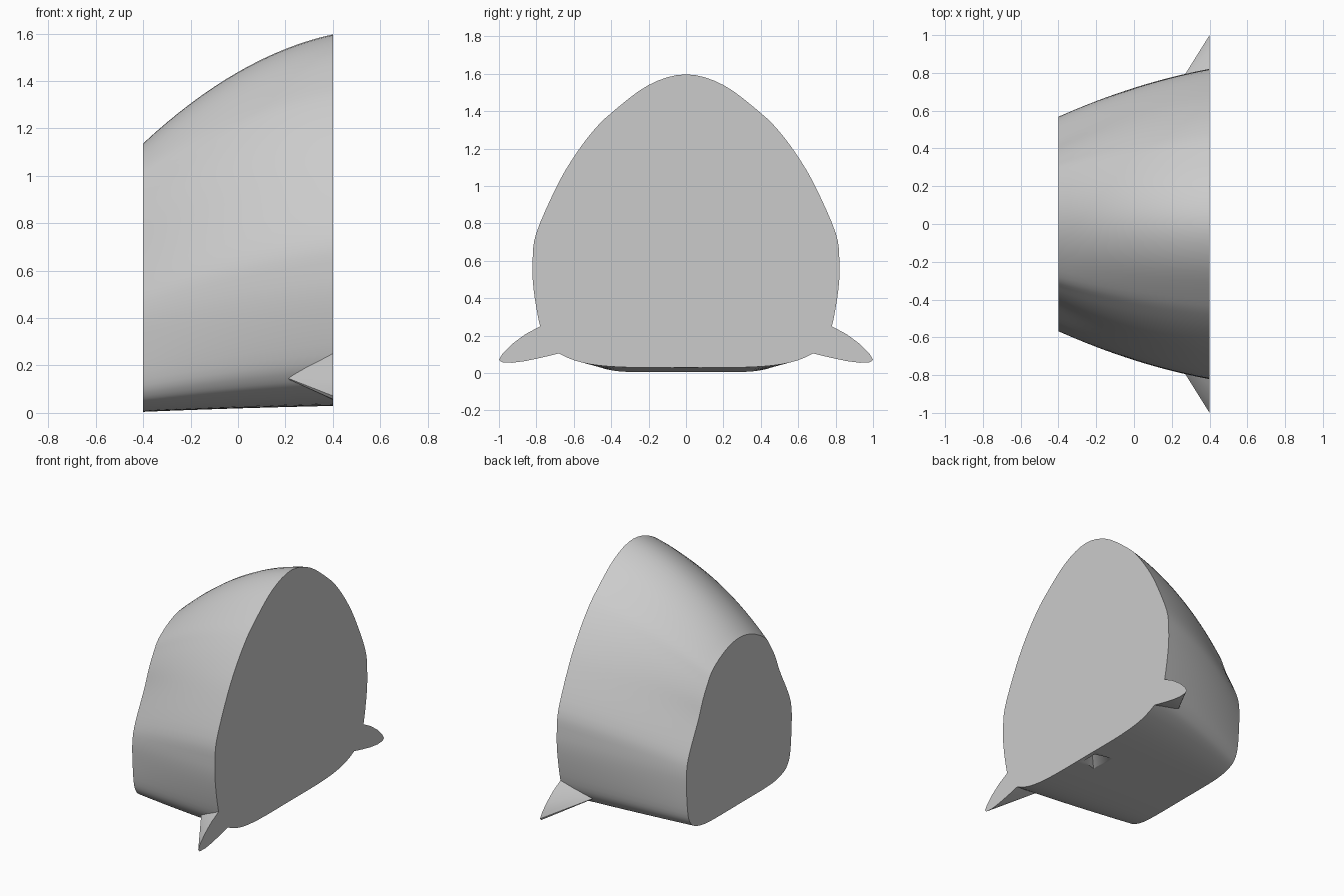
import bpy, bmesh, math
from mathutils import Vector

cube = bpy.data.objects.get("Cube")
if cube:
    bpy.data.objects.remove(cube, do_unlink=True)

grey = bpy.data.materials.new("light_grey")
grey.use_nodes = True
grey.diffuse_color = (0.6, 0.6, 0.6, 1)
grey.node_tree.nodes["Principled BSDF"].inputs["Base Color"].default_value = grey.diffuse_color


def finish(bm, name, angle=35):
    bmesh.ops.recalc_face_normals(bm, faces=bm.faces[:])
    mesh = bpy.data.meshes.new(name)
    bm.to_mesh(mesh)
    bm.free()
    mesh.materials.append(grey)
    obj = bpy.data.objects.new(name, mesh)
    bpy.context.collection.objects.link(obj)
    bpy.ops.object.select_all(action='DESELECT')
    bpy.context.view_layer.objects.active = obj
    obj.select_set(True)
    bpy.ops.object.shade_smooth_by_angle(angle=math.radians(angle))
    return obj


def smooth_loop(half, steps=4):
    """Mirror a half profile and resample it as a closed smooth curve."""
    pts = [Vector(p) for p in half]
    pts += [Vector((-p.x, p.y)) for p in pts[-2:0:-1]]
    n, out = len(pts), []
    for i in range(n):
        a, b, c, d = (pts[(i + k) % n] for k in (-1, 0, 1, 2))
        for s in range(steps):
            t = s / steps
            out.append(b + (c - a) * (t / 2)
                       + (a * 2 - b * 5 + c * 4 - d) * (t * t / 2)
                       + (b * 3 - a - c * 3 + d) * (t ** 3 / 2))
    return out


# Half outlines (y, z) of the two ends, from the bottom up
wide_end = [(0, .03), (.35, .032), (.55, .055), (.68, .105), (.74, .16),
            (.78, .25), (.815, .45), (.82, .6), (.8, .75), (.69, 1),
            (.6, 1.155), (.5, 1.29), (.4, 1.39), (.2, 1.54), (0, 1.597)]
narrow_end = [(0, .005), (.25, .005), (.38, .012), (.47, .035), (.52, .07),
              (.55, .14), (.565, .3), (.565, .44), (.535, .55), (.44, .74),
              (.39, .86), (.34, .95), (.28, 1.03), (.14, 1.11), (0, 1.137)]

# Body: bulging loft between the two ends, closed by flat caps
bm = bmesh.new()
big, small = smooth_loop(wide_end), smooth_loop(narrow_end)
rings, count = 16, len(big)
loft = []
for r in range(rings + 1):
    t = r / rings
    ring = []
    for s, b in zip(small, big):
        f = t + (0.3 + 0.2 * b.y) * t * (1 - t)
        p = s.lerp(b, f)
        ring.append(bm.verts.new((-0.4 + 0.8 * t, p.x, p.y)))
    loft.append(ring)
for lo, hi in zip(loft, loft[1:]):
    for i in range(count):
        j = (i + 1) % count
        bm.faces.new((lo[i], lo[j], hi[j], hi[i]))
bm.faces.new(loft[0])
bm.faces.new(loft[-1])
body = finish(bm, "body")

# Small pit in the underside, next to the wide end
bm = bmesh.new()
for p in [(.39, .1, -.02), (.39, -.1, -.02), (.2, .15, -.02),
          (.2, -.15, -.02), (.35, 0, .09)]:
    bm.verts.new(p)
bmesh.ops.convex_hull(bm, input=bm.verts[:])
cutter = finish(bm, "pit_cutter")
cutter.hide_render = True
cutter.hide_set(True)
pit = body.modifiers.new("pit", 'BOOLEAN')
pit.operation = 'DIFFERENCE'
pit.solver = 'EXACT'
pit.object = cutter

# Side fins: flush with the wide end, tapering to a point inside the body
fin_outline = [(.78, .25), (.86, .207), (.93, .155), (.98, .105), (1, .072),
               (.985, .058), (.93, .055), (.86, .064), (.77, .083),
               (.68, .105), (.6, .17)]
for name, side in (("back_fin", 1), ("front_fin", -1)):
    bm = bmesh.new()
    base = [bm.verts.new((.4, side * y, z)) for y, z in fin_outline]
    tip = bm.verts.new((.15, side * .6, .17))
    bm.faces.new(base)
    for i, v in enumerate(base):
        bm.faces.new((v, base[(i + 1) % len(base)], tip))
    finish(bm, name)
